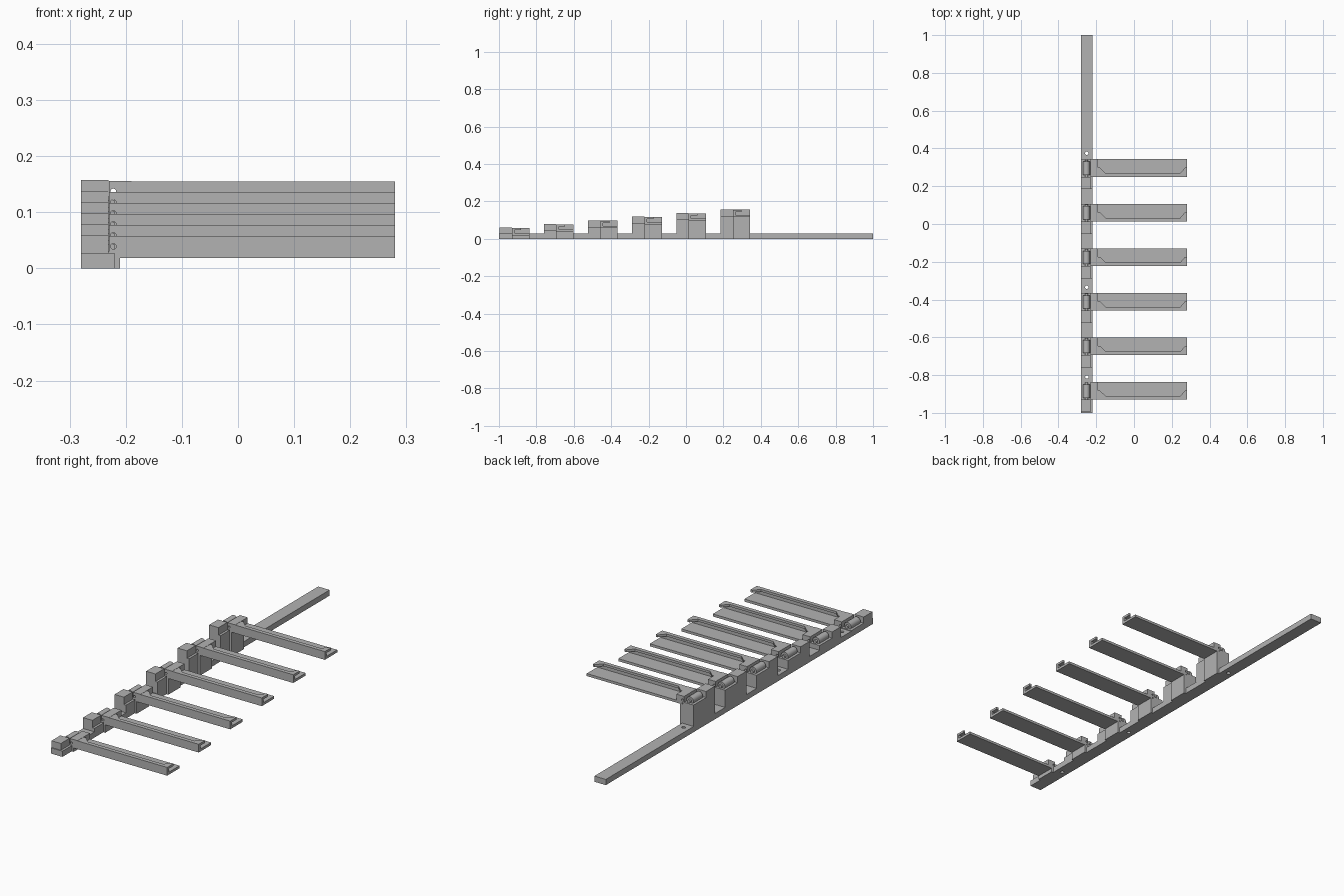
import bpy, bmesh, math

old = bpy.data.objects.get("Cube")
if old:
    bpy.data.objects.remove(old, do_unlink=True)

grey = bpy.data.materials.new("plain_grey")
grey.use_nodes = True
tone = (0.45, 0.45, 0.45, 1)
grey.diffuse_color = tone
grey.node_tree.nodes["Principled BSDF"].inputs["Base Color"].default_value = tone


def finish(name, bm):
    bmesh.ops.recalc_face_normals(bm, faces=bm.faces)
    mesh = bpy.data.meshes.new(name)
    bm.to_mesh(mesh)
    bm.free()
    mesh.materials.append(grey)
    obj = bpy.data.objects.new(name, mesh)
    bpy.context.collection.objects.link(obj)
    return obj


def prism(name, outline, z0, z1):
    """Extrude an outline in the ground plane from z0 to z1."""
    bm = bmesh.new()
    face = bm.faces.new([bm.verts.new((x, y, z0)) for x, y in outline])
    top = bmesh.ops.extrude_face_region(bm, geom=[face])["geom"]
    for v in top:
        if isinstance(v, bmesh.types.BMVert):
            v.co.z = z1
    return finish(name, bm)


def box(name, x0, x1, y0, y1, z0, z1):
    return prism(name, [(x0, y0), (x1, y0), (x1, y1), (x0, y1)], z0, z1)


def cylinder(name, radius, depth, location, along_y=True):
    turn = (math.pi / 2, 0, 0) if along_y else (0, 0, 0)
    bpy.ops.mesh.primitive_cylinder_add(vertices=32, radius=radius, depth=depth,
                                        location=location, rotation=turn)
    obj = bpy.context.object
    obj.name = name
    obj.data.materials.append(grey)
    bpy.ops.object.shade_smooth_by_angle()
    return obj


def drill(target, cutter):
    mod = target.modifiers.new("hole", "BOOLEAN")
    mod.operation = "DIFFERENCE"
    mod.solver = "EXACT"
    mod.object = cutter
    bpy.context.view_layer.objects.active = target
    bpy.ops.object.modifier_apply(modifier=mod.name)
    bpy.data.objects.remove(cutter, do_unlink=True)


LEFT, BAR, TIP = -0.28, -0.22, 0.28
BASE_TOP = 0.027

# Long base rail with screw holes
rail = box("base_rail", LEFT, BAR, -1, 1, 0, BASE_TOP)
for y in (-0.81, -0.335, 0.375):
    drill(rail, cylinder("screw_hole", 0.009, 0.2, (-0.25, y, 0), False))

# Six rising stations, each with a hinged arm
for i in range(6):
    n = f"_{i + 1}"
    y0 = -0.93 + 0.236 * i
    y1 = y0 + 0.093
    top = 0.059 + 0.0196 * i
    low = top - 0.041
    hinge_z = top - 0.02

    # Stop block in front of the hinge, and the pillar under it
    box("stop_block" + n, LEFT, -0.231, y0 - 0.066, y0, 0.01, top)
    box("step_block" + n, LEFT, BAR, y0 - 0.066, y0, 0.01, max(low + 0.006, BASE_TOP))
    box("pillar" + n, LEFT, -0.21, y0, y1, 0, low + 0.002)
    box("hinge_seat" + n, LEFT, -0.225, y0, y1, 0.005, low + 0.012)

    # Hinge barrel and its pin
    cylinder("hinge_barrel" + n, 0.018, 0.07, (-0.252, y0 + 0.045, hinge_z))
    cylinder("hinge_pin" + n, 0.008, 0.09, (-0.252, y0 + 0.045, hinge_z))

    # Arm root with a cross hole
    root = box("arm_root" + n, -0.23, -0.19, y0, y1, low + 0.008, top - 0.001)
    drill(root, cylinder("root_hole", 0.005, 0.3, (-0.222, y0, top - 0.02)))

    # Arm floor, front wall and overhanging lip with widened ends
    box("arm_floor" + n, BAR, TIP, y0, y1, low, low + 0.012)
    box("arm_wall" + n, -0.19, TIP, y0, y0 + 0.014, low + 0.012, top - 0.01)
    prism("arm_lip" + n,
          [(-0.19, y0), (TIP, y0), (TIP, y0 + 0.048), (0.27, y0 + 0.048),
           (0.245, y0 + 0.019), (-0.15, y0 + 0.019), (-0.18, y0 + 0.048),
           (-0.19, y0 + 0.048)], top - 0.013, top - 0.002)
